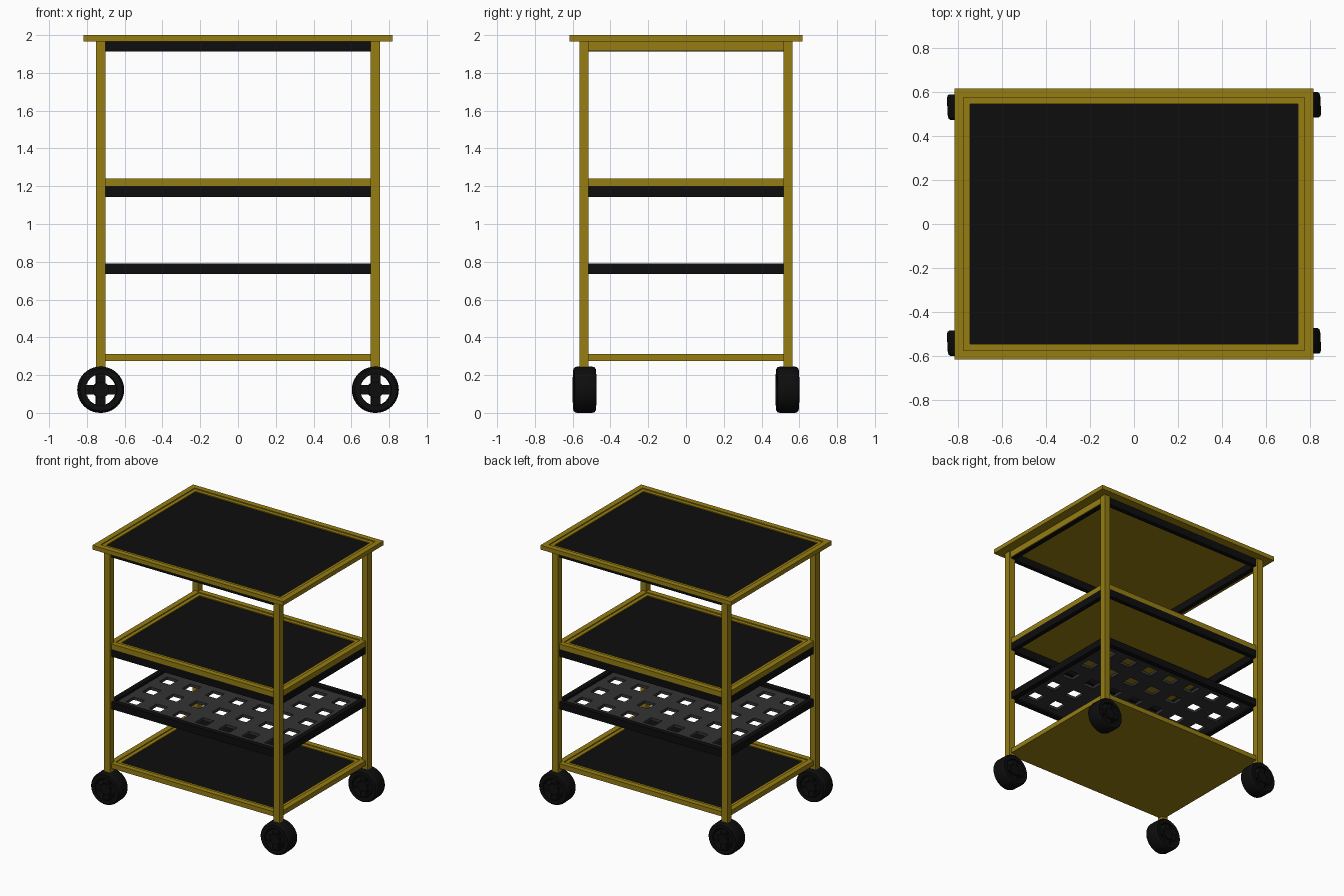
import bpy, bmesh, math
from mathutils import Matrix

if "Cube" in bpy.data.objects:
    bpy.data.objects.remove(bpy.data.objects["Cube"])

def mat(name, c):
    m = bpy.data.materials.new(name)
    m.diffuse_color = (*c, 1)
    m.use_nodes = True
    m.node_tree.nodes["Principled BSDF"].inputs["Base Color"].default_value = m.diffuse_color
    return m

GOLD = mat("gold", (0.30, 0.205, 0.006))
BLACK = mat("black", (0.004, 0.004, 0.004))
GREY = mat("dark_grey", (0.033, 0.033, 0.033))

def finish(name, bm, m):
    me = bpy.data.meshes.new(name)
    bmesh.ops.recalc_face_normals(bm, faces=bm.faces)
    bm.to_mesh(me)
    bm.free()
    me.materials.append(m)
    ob = bpy.data.objects.new(name, me)
    bpy.context.collection.objects.link(ob)
    return ob

def add_box(bm, x0, x1, y0, y1, z0, z1):
    mx = Matrix.Translation(((x0+x1)/2, (y0+y1)/2, (z0+z1)/2)) @ Matrix.Diagonal((x1-x0, y1-y0, z1-z0, 1))
    bmesh.ops.create_cube(bm, size=1, matrix=mx)

def box(name, m, *b):
    bm = bmesh.new()
    add_box(bm, *b)
    return finish(name, bm, m)

def frame(name, m, hx, hy, w, z0, z1):
    """Rectangular ring, outer half sizes hx, hy and rail width w."""
    bm = bmesh.new()
    loops = []
    for d, z in ((0, z0), (0, z1), (w, z1), (w, z0)):
        loops.append([bm.verts.new((sx*(hx-d), sy*(hy-d), z))
                      for sx, sy in ((-1, -1), (1, -1), (1, 1), (-1, 1))])
    for i in range(4):
        a, b = loops[i], loops[(i+1) % 4]
        for k in range(4):
            n = (k+1) % 4
            bm.faces.new((a[k], a[n], b[n], b[k]))
    return finish(name, bm, m)

def shelf(name, hx, hy, z0, z1):
    """Gold slab with a stepped rim and an inset black panel."""
    zp = z1 - 0.014
    box(name + "_base", GOLD, -hx, hx, -hy, hy, z0, zp - 0.006)
    frame(name + "_rim", GOLD, hx, hy, 0.042, zp - 0.006, z1)
    frame(name + "_step", GOLD, hx - 0.042, hy - 0.042, 0.028, zp - 0.006, z1 - 0.007)
    px, py = hx - 0.07, hy - 0.07
    box(name + "_panel", BLACK, -px, px, -py, py, zp - 0.006, zp)

SX, SY = 0.735, 0.55

# Table top with apron
shelf("top", 0.817, 0.617, 1.967, 2.0)
frame("top_apron", BLACK, SX, SY, 0.035, 1.912, 1.967)
for s, n in ((-1, "left"), (1, "right")):
    a, b = sorted((s*SX, s*(SX + 0.008)))
    box(n + "_side_apron", GOLD, a, b, -0.52, 0.52, 1.917, 1.967)

# Middle and bottom shelves
shelf("middle_shelf", SX, SY, 1.2, 1.24)
frame("middle_apron", BLACK, SX, SY, 0.035, 1.142, 1.2)
shelf("bottom_shelf", SX, SY, 0.275, 0.312)

# Perforated tray
frame("tray_frame", BLACK, SX, SY, 0.04, 0.735, 0.79)
def cuts(h, n, hole):
    p = 2*h/n
    out = [-h]
    for i in range(n):
        c = -h + (i + 0.5)*p
        out += [c - hole/2, c + hole/2]
    return out + [h]
bm = bmesh.new()
xs, ys = cuts(SX - 0.04, 7, 0.095), cuts(SY - 0.04, 5, 0.095)
grid = [[bm.verts.new((x, y, 0.75)) for y in ys] for x in xs]
for i in range(len(xs)-1):
    for j in range(len(ys)-1):
        if not (i % 2 and j % 2):
            bm.faces.new((grid[i][j], grid[i+1][j], grid[i+1][j+1], grid[i][j+1]))
ext = bmesh.ops.extrude_face_region(bm, geom=bm.faces[:], use_keep_orig=True)
bmesh.ops.translate(bm, vec=(0, 0, 0.022), verts=[v for v in ext["geom"] if isinstance(v, bmesh.types.BMVert)])
finish("tray_grid", bm, GREY)

# Wheel mesh: tyre ring, hub and four spokes, axle along y
def wheel(name, x, y):
    bm = bmesh.new()
    prof = [(0.083, -0.058), (0.112, -0.058), (0.119, -0.052), (0.1225, -0.04),
            (0.1225, 0.04), (0.119, 0.052), (0.112, 0.058), (0.083, 0.058)]
    n = 40
    rings = [[bm.verts.new((r*math.cos(2*math.pi*i/n), h, r*math.sin(2*math.pi*i/n)))
              for r, h in prof] for i in range(n)]
    for i in range(n):
        a, b = rings[i], rings[(i+1) % n]
        for k in range(len(prof)):
            q = (k+1) % len(prof)
            bm.faces.new((a[k], a[q], b[q], b[k]))
    bmesh.ops.create_cone(bm, cap_ends=True, segments=24, radius1=0.042, radius2=0.042,
                          depth=0.11, matrix=Matrix.Rotation(math.pi/2, 4, 'X'))
    add_box(bm, -0.09, 0.09, -0.045, 0.045, -0.024, 0.024)
    add_box(bm, -0.024, 0.024, -0.045, 0.045, -0.09, 0.09)
    ob = finish(name, bm, BLACK)
    ob.location = (x, y, 0.1225)
    ob.rotation_euler = (0, 0, math.radians(3))
    bpy.ops.object.select_all(action='DESELECT')
    ob.select_set(True)
    bpy.context.view_layer.objects.active = ob
    bpy.ops.object.shade_smooth_by_angle(angle=math.radians(35))

# Posts and wheels at the four corners
for sx, nx in ((-1, "left"), (1, "right")):
    for sy, ny in ((-1, "front"), (1, "back")):
        cx, cy = sx*0.727, sy*0.54
        box(f"{ny}_{nx}_post", GOLD, cx-0.025, cx+0.025, cy-0.025, cy+0.025, 0.235, 1.967)
        wheel(f"{ny}_{nx}_wheel", cx, sy*0.537)
